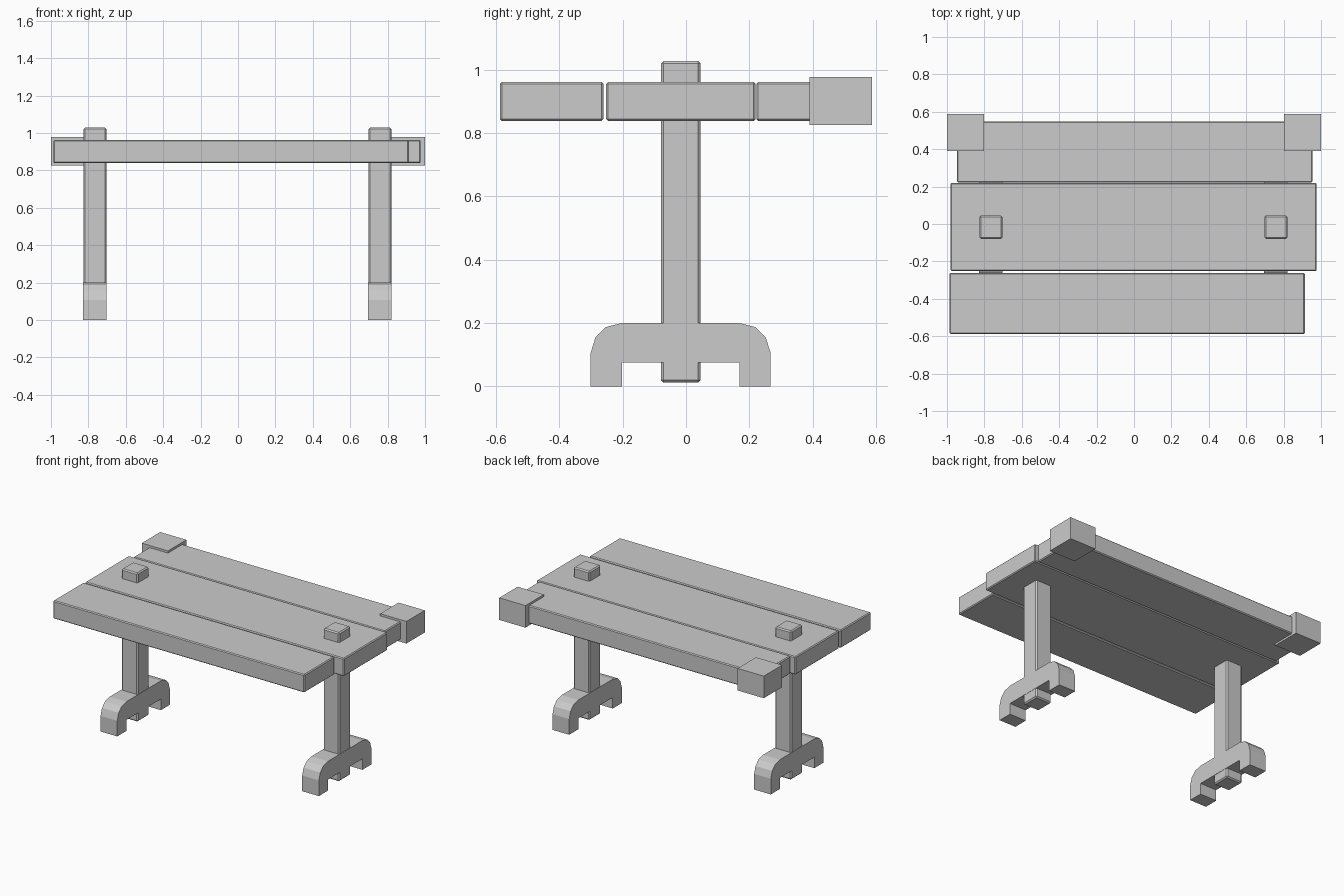
import bpy, bmesh

if "Cube" in bpy.data.objects:
    bpy.data.objects.remove(bpy.data.objects["Cube"])


def finish(bm, name):
    bmesh.ops.recalc_face_normals(bm, faces=bm.faces)
    mesh = bpy.data.meshes.new(name)
    bm.to_mesh(mesh)
    bm.free()
    obj = bpy.data.objects.new(name, mesh)
    bpy.context.collection.objects.link(obj)
    return obj


def box(name, x, y, z, bevel=0.0):
    """Box from (min, max) ranges, optionally with a small chamfer."""
    bm = bmesh.new()
    bmesh.ops.create_cube(bm, size=1)
    for v in bm.verts:
        v.co = [r[0] if c < 0 else r[1] for c, r in zip(v.co, (x, y, z))]
    obj = finish(bm, name)
    if bevel:
        mod = obj.modifiers.new("chamfer", 'BEVEL')
        mod.width = bevel
        mod.segments = 1
    return obj


def foot(name, x0, x1, yc):
    """Arched foot: half profile mirrored about yc, extruded along x."""
    half = [(0.186, 0.075), (0.186, 0), (0.284, 0), (0.284, 0.107),
            (0.269, 0.155), (0.237, 0.187), (0.186, 0.2)]
    outline = half + [(-y, z) for y, z in reversed(half)]
    bm = bmesh.new()
    face = bm.faces.new([bm.verts.new((x0, yc + y, z)) for y, z in outline])
    ext = bmesh.ops.extrude_face_region(bm, geom=[face])
    verts = [g for g in ext["geom"] if isinstance(g, bmesh.types.BMVert)]
    bmesh.ops.translate(bm, verts=verts, vec=(x1 - x0, 0, 0))
    return finish(bm, name)


# Table top planks, slightly uneven in length
top_z = (0.839, 0.962)
box("front_plank", (-0.987, 0.913), (-0.588, -0.261), top_z, 0.006)
box("middle_plank", (-0.981, 0.977), (-0.252, 0.220), top_z, 0.006)
box("back_plank", (-0.947, 0.955), (0.222, 0.549), top_z, 0.006)

# Square caps on the back corners
for side, x in (("left", (-1.0, -0.802)), ("right", (0.802, 1.0))):
    box(side + "_corner_cap", x, (0.390, 0.588), (0.826, 0.977))

# Posts through the top, standing in arched feet
for side, xc in (("left", -0.765), ("right", 0.759)):
    box(side + "_post", (xc - 0.061, xc + 0.061), (-0.079, 0.046), (0.012, 1.028), 0.008)
    foot(side + "_foot", xc - 0.063, xc + 0.063, -0.017)
